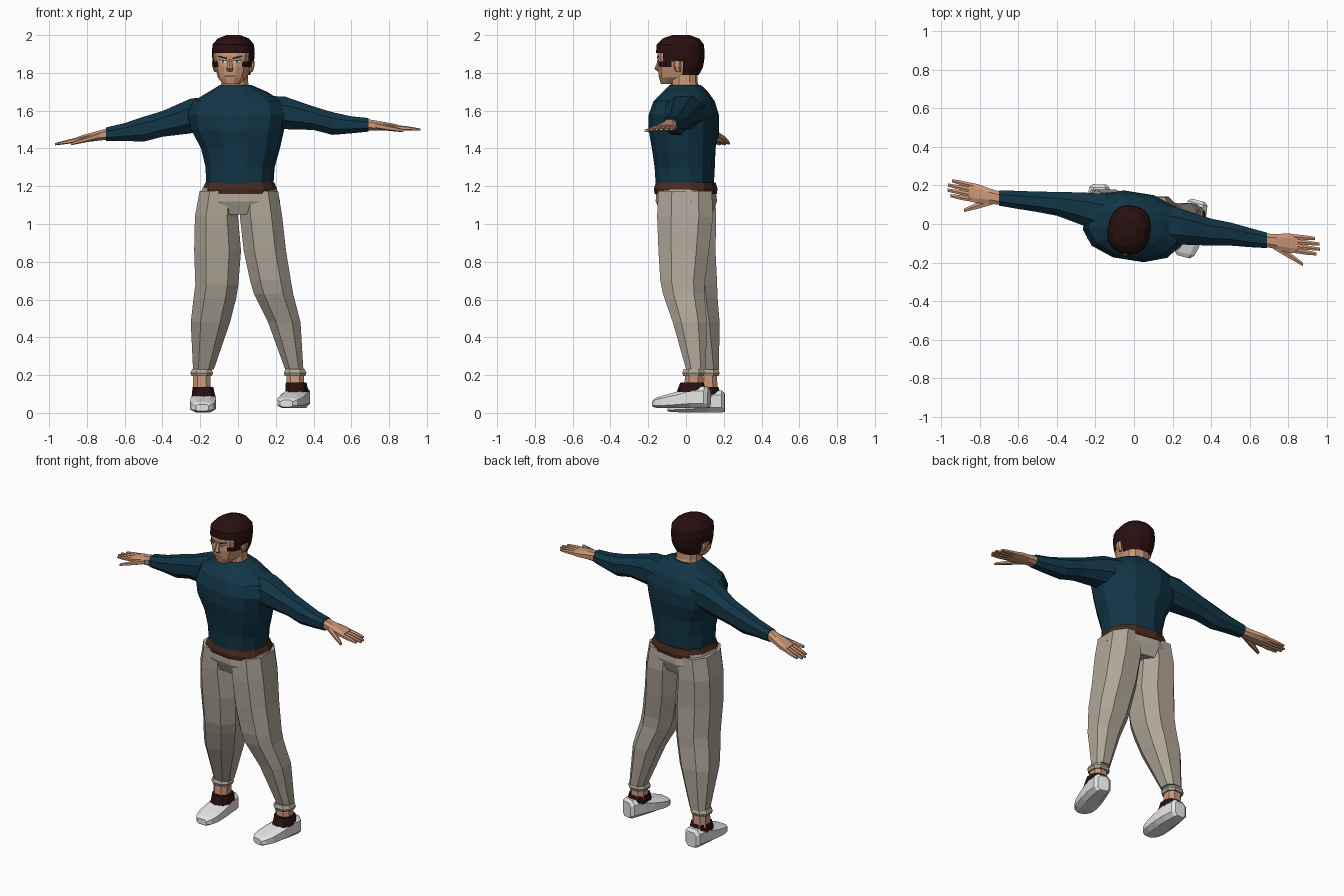
import bpy, bmesh, math
from mathutils import Matrix, Vector
from mathutils.bvhtree import BVHTree

YAW = math.radians(-9)


def colour(name, r, g, b):
    m = bpy.data.materials.new(name)
    m.diffuse_color = (r, g, b, 1)
    return m


SHIRT = colour("dark_teal", 0.006, 0.036, 0.062)
PANTS = colour("warm_grey", 0.43, 0.38, 0.31)
SKIN = colour("skin", 0.60, 0.31, 0.18)
DARK = colour("dark_brown", 0.022, 0.005, 0.005)
BELT = colour("belt_brown", 0.065, 0.022, 0.013)
WHITE = colour("off_white", 0.78, 0.78, 0.78)
BLUE = colour("eye_blue", 0.05, 0.16, 0.30)


def finish(name, bm, mat, yaw=0.0, pivot=(0, 0, 0)):
    bmesh.ops.recalc_face_normals(bm, faces=bm.faces)
    if yaw:
        bmesh.ops.rotate(bm, verts=bm.verts, cent=pivot, matrix=Matrix.Rotation(yaw, 3, 'Z'))
    me = bpy.data.meshes.new(name)
    bm.to_mesh(me)
    bm.free()
    me.materials.append(mat)
    ob = bpy.data.objects.new(name, me)
    bpy.context.collection.objects.link(ob)
    return ob


def skin_rings(rings, n=10, axis='Z', power=2.5):
    """Closed loft through rings (x, y, z, half_a, half_b) across the axis."""
    bm = bmesh.new()
    pts = []
    for i in range(n):
        t = 2 * math.pi * (i + 0.5) / n
        c, s = math.cos(t), math.sin(t)
        pts.append((math.copysign(abs(c) ** (2 / power), c), math.copysign(abs(s) ** (2 / power), s)))
    mu, mv = max(p[0] for p in pts), max(p[1] for p in pts)
    loops = []
    for x, y, z, a, b in rings:
        loop = []
        for u, v in pts:
            u, v = u / mu * a, v / mv * b
            d = {'X': (0, u, v), 'Y': (u, 0, v), 'Z': (u, v, 0)}[axis]
            loop.append(bm.verts.new((x + d[0], y + d[1], z + d[2])))
        loops.append(loop)
    for p, q in zip(loops, loops[1:]):
        for i in range(n):
            j = (i + 1) % n
            bm.faces.new((p[i], p[j], q[j], q[i]))
    bm.faces.new(loops[0])
    bm.faces.new(loops[-1])
    return bm


def loft(name, rings, mat, n=10, axis='Z', power=2.5, yaw=0.0, pivot=(0, 0, 0)):
    return finish(name, skin_rings(rings, n, axis, power), mat, yaw, pivot)


# Sweater body and belt
loft("sweater", [(.01, -.005, 1.195, .172, .146), (.012, -.005, 1.30, .177, .152),
                 (.015, -.01, 1.40, .203, .16), (0, -.012, 1.50, .24, .176),
                 (0, -.012, 1.58, .258, .174), (0, -.01, 1.65, .232, .152),
                 (0, -.003, 1.70, .15, .113), (-.012, -.005, 1.737, .078, .078)],
     SHIRT, 12, power=2.4, yaw=YAW)
loft("belt", [(.01, 0, 1.16, .187, .156), (.01, 0, 1.185, .19, .16), (.01, 0, 1.22, .176, .15)],
     BELT, 12, power=2.6, yaw=YAW)

# Sleeves
loft("sleeve_left", [(.14, .0, 1.595, .11, .085), (.25, -.015, 1.588, .092, .086),
                     (.40, -.042, 1.56, .07, .062), (.50, -.052, 1.532, .06, .06),
                     (.60, -.07, 1.525, .05, .045), (.69, -.085, 1.525, .04, .036)],
     SHIRT, 8, 'X', 2.3)
loft("sleeve_right", [(-.14, .045, 1.59, .11, .085), (-.25, .075, 1.572, .088, .092),
                      (-.40, .105, 1.53, .062, .068), (-.50, .115, 1.502, .053, .066),
                      (-.60, .125, 1.487, .047, .047), (-.70, .135, 1.475, .04, .036)],
     SHIRT, 8, 'X', 2.3)


# Hands: palm, four fingers and a thumb along the wrist-to-tip line
def hand(side, wrist, tip):
    w, d = Vector(wrist), Vector(tip) - Vector(wrist)

    def ring(t, off, a, b, dz=0.0):
        p = w + d * t
        return (p.x, p.y + off, p.z + dz, a, b)
    loft("palm_" + side, [ring(-.03, 0, .034, .03), ring(.2, 0, .04, .025),
                          ring(.42, 0, .05, .02), ring(.58, 0, .048, .014)], SKIN, 8, 'X')
    for i, end in enumerate((.94, 1.0, .99, .91)):
        o = -.036 + .024 * i
        loft(f"finger_{side}_{i + 1}", [ring(.5, o, .0125, .013), ring(.75, o * 1.06, .012, .011),
                                        ring(end, o * 1.1, .008, .006)], SKIN, 6, 'X')
    loft("thumb_" + side, [ring(.12, -.02, .02, .018), ring(.4, -.06, .017, .014, -.008),
                           ring(.68, -.102, .009, .008, -.014)], SKIN, 6, 'X')


hand("left", (.69, -.085, 1.525), (.965, -.118, 1.50))
hand("right", (-.70, .135, 1.475), (-.97, .19, 1.422))

# Trousers: hips plus one leg per side
loft("trouser_hips", [(.008, 0, 1.19, .19, .147), (.006, .003, 1.12, .21, .152),
                      (.004, .005, 1.05, .17, .125)], PANTS, 12, power=2.7, yaw=YAW)
loft("trouser_leg_left", [(.108, -.005, 1.175, .104, .142), (.122, -.005, 1.04, .112, .148),
                          (.142, -.012, .86, .112, .134), (.172, -.018, .70, .108, .118),
                          (.188, -.012, .63, .104, .11), (.245, .02, .48, .086, .09),
                          (.298, .053, .23, .048, .052)], PANTS, 8, power=2.5)
loft("trouser_leg_right", [(-.098, .01, 1.175, .105, .142), (-.114, .015, 1.04, .114, .145),
                           (-.108, .02, .86, .124, .136), (-.112, .035, .68, .114, .13),
                           (-.122, .045, .61, .113, .122), (-.146, .07, .48, .104, .108),
                           (-.183, .12, .23, .055, .054)], PANTS, 8, power=2.5)


# Cuffs, ankles, socks and shoes
def foot(side, x, y, z0, yaw):
    loft("cuff_" + side, [(x, y, .232, .05, .052), (x, y, .212, .06, .06),
                          (x, y, .195, .054, .054)], PANTS, 8)
    loft("ankle_" + side, [(x, y, .22, .046, .044), (x, y, .12, .047, .05)], SKIN, 8)
    loft("sock_" + side, [(x + .006, y - .008, z0 + .135, .055, .062),
                          (x + .01, y - .012, z0 + .085, .062, .078)], DARK, 10)
    prof = [(.088, .036, .004, .098), (.072, .053, .0, .115), (.0, .063, .0, .115),
            (-.07, .068, .0, .09), (-.15, .066, .0, .068), (-.195, .054, .002, .055),
            (-.215, .034, .006, .042)]
    loft("shoe_" + side, [(x + .01, y + dy, z0 + (lo + hi) / 2, a, (hi - lo) / 2)
                          for dy, a, lo, hi in prof], WHITE, 8, 'Y', 3.2, yaw, (x, y, 0))


foot("left", .302, .04, .025, math.radians(-15))
foot("right", -.192, .118, .003, math.radians(-2))

# Neck and head
HX, HY = -.025, -.03
PIV = (HX, HY, 0)
loft("neck", [(-.015, 0, 1.69, .082, .08), (-.017, -.01, 1.75, .071, .072),
              (-.02, -.01, 1.83, .07, .07)], SKIN, 10)
head_rings = [(HX, HY - .052, 1.742, .042, .05), (HX, HY - .025, 1.775, .074, .085),
              (HX, HY - .006, 1.83, .091, .109), (HX, HY - .004, 1.85, .095, .108),
              (HX, HY, 1.89, .1, .118), (HX, HY, 1.94, .097, .113), (HX, HY, 1.975, .06, .07)]
bm = skin_rings(head_rings, 12, power=2.6)
bmesh.ops.recalc_face_normals(bm, faces=bm.faces)
face_tree = BVHTree.FromBMesh(bm)
finish("head", bm, SKIN, YAW, PIV)
loft("nose", [(HX, HY - .108, 1.872, .008, .01), (HX, HY - .113, 1.822, .016, .026),
              (HX, HY - .107, 1.808, .014, .014)], SKIN, 6, power=2, yaw=YAW, pivot=PIV)
for s, side in ((-1, "right"), (1, "left")):
    loft("ear_" + side, [(HX + s * .094, HY + .004, 1.805, .008, .012),
                         (HX + s * .101, HY, 1.835, .011, .02),
                         (HX + s * .101, HY, 1.862, .01, .018)], SKIN, 6, yaw=YAW, pivot=PIV)

# Hair shell, trimmed to a hairline with sideburns
hair = skin_rings([(HX, HY, 1.79, .086, .096), (HX, HY, 1.83, .1, .117), (HX, HY, 1.86, .106, .123),
                   (HX, HY, 1.905, .11, .126), (HX, HY, 1.95, .106, .122),
                   (HX, HY + .003, 1.982, .08, .095), (HX, HY + .003, 2.0, .035, .045)], 16, power=2.4)


def bare(f):
    c = f.calc_center_median()
    y = c.y - HY
    line = 1.90 if y < -.09 else 1.83 if y < -.035 else 1.86 if y < .03 else 1.795
    return c.z < line


bmesh.ops.delete(hair, geom=[f for f in hair.faces if bare(f)], context='FACES')
finish("hair", hair, DARK, YAW, PIV)


# Facial details: thin strips laid on the face surface
def strip(name, x0, x1, low0, low1, h, mat, lift=.003):
    b = bmesh.new()
    rows = []
    for i in range(7):
        k = i / 6
        x, z = x0 + (x1 - x0) * k, low0 + (low1 - low0) * k
        row = []
        for zz in (z, z + h):
            hit = face_tree.ray_cast(Vector((HX + x, -1, zz)), Vector((0, 1, 0)))[0]
            row.append(b.verts.new((HX + x, hit.y - lift, zz)))
        rows.append(row)
    fs = [b.faces.new((p[0], q[0], q[1], p[1])) for p, q in zip(rows, rows[1:])]
    if fs[0].normal.y > 0:
        bmesh.ops.reverse_faces(b, faces=fs)
    bmesh.ops.solidify(b, geom=fs, thickness=.002)
    finish(name, b, mat, YAW, PIV)


for s, side in ((-1, "right"), (1, "left")):
    strip("eye_" + side, s * .02, s * .056, 1.853, 1.855, .012, WHITE)
    strip("iris_" + side, s * .031, s * .043, 1.854, 1.855, .012, BLUE, .005)
    strip("eyelid_" + side, s * .018, s * .06, 1.864, 1.866, .004, DARK, .006)
    strip("eyebrow_" + side, s * .014, s * .064, 1.872, 1.885, .008, DARK, .004)
strip("mouth", -.03, .03, 1.782, 1.782, .005, BELT)
